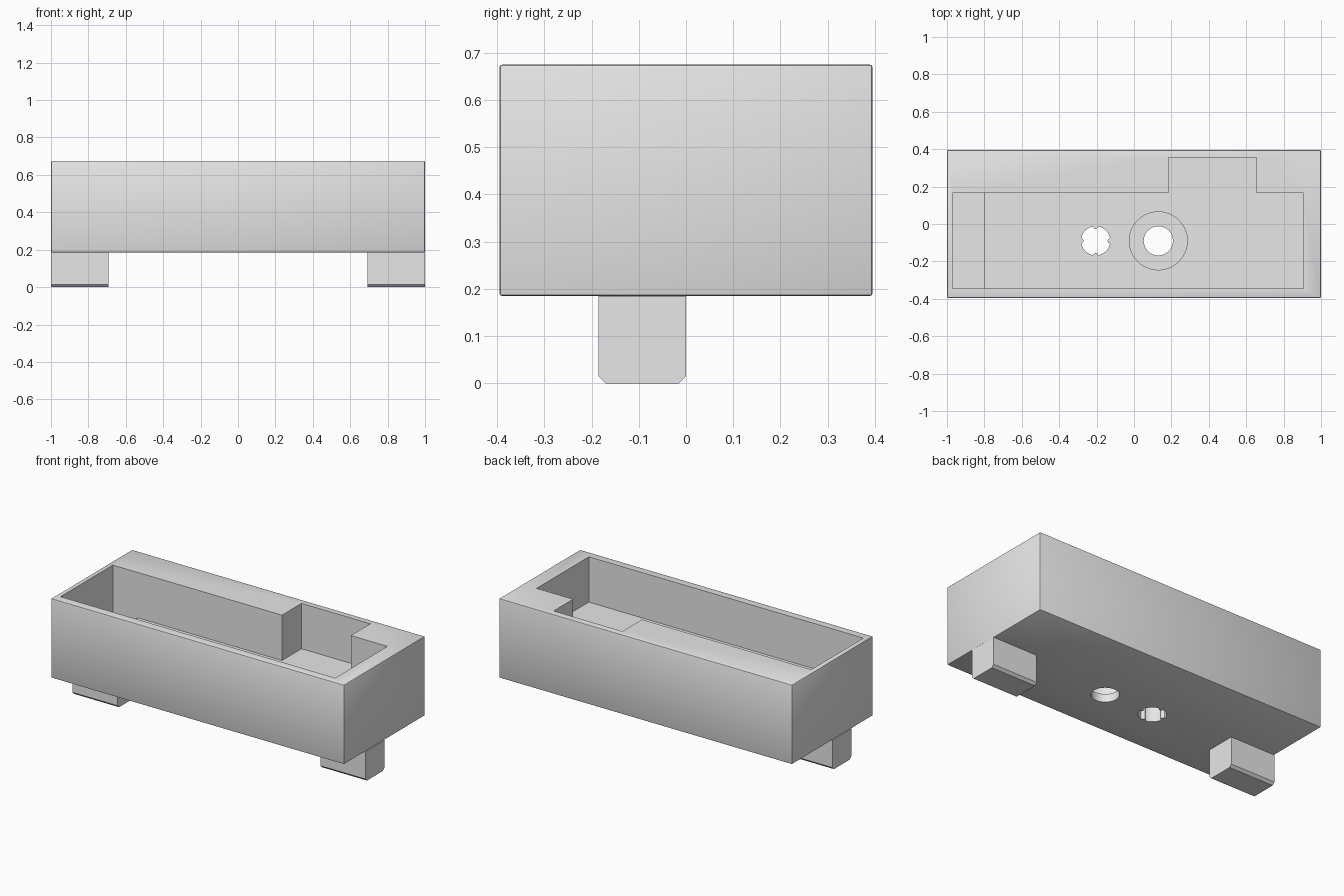
import bpy, bmesh, math

cube = bpy.data.objects.get("Cube")
if cube:
    bpy.data.objects.remove(cube, do_unlink=True)

grey = bpy.data.materials.new("plain grey")
grey.use_nodes = True
grey.diffuse_color = (0.8, 0.8, 0.8, 1)
grey.node_tree.nodes["Principled BSDF"].inputs["Base Color"].default_value = (0.8, 0.8, 0.8, 1)

BASE, TOP = 0.185, 0.675      # underside and rim of the tray
FLOOR, DEEP = 0.395, 0.235    # main floor and recessed floors


def prism(name, outline, low, high, axis="z"):
    """Extrude a counter-clockwise outline along z, or a (y, z) outline along x."""
    bm = bmesh.new()
    place = (lambda p, h: (p[0], p[1], h)) if axis == "z" else (lambda p, h: (h, p[0], p[1]))
    face = bm.faces.new([bm.verts.new(place(p, low)) for p in outline])
    result = bmesh.ops.extrude_face_region(bm, geom=[face])
    new = [g for g in result["geom"] if isinstance(g, bmesh.types.BMVert)]
    shift = (0, 0, high - low) if axis == "z" else (high - low, 0, 0)
    bmesh.ops.translate(bm, vec=shift, verts=new)
    bmesh.ops.recalc_face_normals(bm, faces=bm.faces)
    mesh = bpy.data.meshes.new(name)
    bm.to_mesh(mesh)
    bm.free()
    mesh.materials.append(grey)
    obj = bpy.data.objects.new(name, mesh)
    bpy.context.scene.collection.objects.link(obj)
    return obj


def rect(x0, x1, y0, y1):
    return [(x0, y0), (x1, y0), (x1, y1), (x0, y1)]


def circle(cx, cy, radius, bump=0.0, count=96):
    """Circle outline, optionally with four small ribs pointing inward."""
    points = []
    for i in range(count):
        a = math.tau * i / count
        quarter = math.pi / 2
        off = radius * abs(a - round(a / quarter) * quarter)
        r = radius - math.sqrt(max(0, bump ** 2 - off ** 2))
        points.append((cx + r * math.cos(a), cy + r * math.sin(a)))
    return points


def make_active(obj):
    bpy.ops.object.select_all(action="DESELECT")
    obj.select_set(True)
    bpy.context.view_layer.objects.active = obj


# Tray body with slightly softened edges
tray = prism("tray", rect(-1, 1, -0.395, 0.395), BASE, TOP)
make_active(tray)
bevel = tray.modifiers.new("soft_edges", "BEVEL")
bevel.width, bevel.segments = 0.006, 2
bpy.ops.object.modifier_apply(modifier=bevel.name)

# Recesses and holes: stepped cavity, end pocket, counterbore, two through holes
cavity = [(-0.97, -0.345), (0.905, -0.345), (0.905, 0.165), (0.655, 0.165),
          (0.655, 0.355), (0.185, 0.355), (0.185, 0.165), (-0.97, 0.165)]
cuts = [("cavity", cavity, FLOOR),
        ("end_pocket", rect(-0.97, -0.8, -0.345, 0.165), DEEP),
        ("counterbore", circle(0.13, -0.09, 0.155), DEEP),
        ("round_hole", circle(0.13, -0.09, 0.078), 0.1),
        ("ribbed_hole", circle(-0.205, -0.09, 0.078, bump=0.014), 0.1)]
for name, outline, low in cuts:
    cutter = prism(name + "_cutter", outline, low, 0.8)
    cutter.hide_render = True
    make_active(tray)
    cut = tray.modifiers.new(name, "BOOLEAN")
    cut.operation, cut.solver, cut.object = "DIFFERENCE", "EXACT", cutter
    bpy.ops.object.modifier_apply(modifier=cut.name)
    bpy.data.objects.remove(cutter, do_unlink=True)
make_active(tray)
bpy.ops.object.shade_smooth_by_angle(angle=math.radians(30))

# Feet with chamfered lower edges, flush with the tray ends
foot = [(-0.17, 0), (-0.015, 0), (0, 0.015), (0, BASE), (-0.185, BASE), (-0.185, 0.015)]
for name, x0, x1 in (("right_foot", -1, -0.693), ("left_foot", 0.693, 1)):
    prism(name, foot, x0, x1, axis="x")
